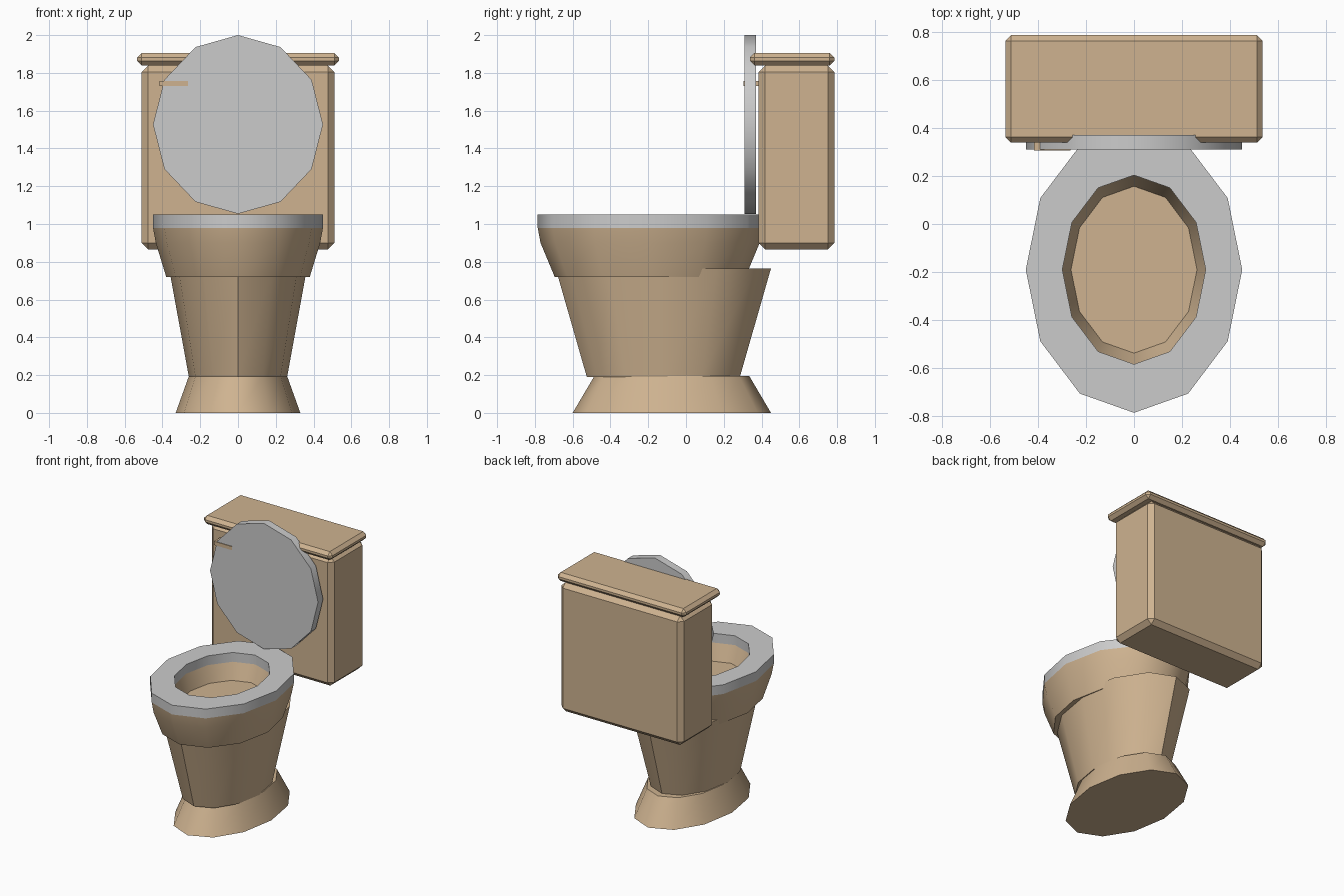
import bpy, bmesh, math

if "Cube" in bpy.data.objects:
    bpy.data.objects.remove(bpy.data.objects["Cube"])

SIDES = 12
tan = bpy.data.materials.new("tan_ceramic")
tan.diffuse_color = (0.62, 0.45, 0.28, 1)
tan.use_nodes = True
tan.node_tree.nodes["Principled BSDF"].inputs["Base Color"].default_value = tan.diffuse_color


def finish(name, bm, mat=None, smooth=True):
    bmesh.ops.recalc_face_normals(bm, faces=bm.faces)
    mesh = bpy.data.meshes.new(name)
    bm.to_mesh(mesh)
    bm.free()
    obj = bpy.data.objects.new(name, mesh)
    bpy.context.collection.objects.link(obj)
    if mat:
        mesh.materials.append(mat)
    if smooth:
        bpy.ops.object.select_all(action='DESELECT')
        obj.select_set(True)
        bpy.context.view_layer.objects.active = obj
        bpy.ops.object.shade_smooth_by_angle(angle=math.radians(42))
    return obj


def loft(name, rings, mat=None, closed=False):
    """Join twelve-sided ellipses given as (z, centre y, radius x, radius y)."""
    bm = bmesh.new()
    loops = []
    for z, cy, rx, ry in rings:
        angles = [math.tau * i / SIDES for i in range(SIDES)]
        loops.append([bm.verts.new((rx * math.cos(a), cy + ry * math.sin(a), z)) for a in angles])
    pairs = list(zip(loops, loops[1:]))
    if closed:
        pairs.append((loops[-1], loops[0]))
    else:
        bm.faces.new(loops[0])
        bm.faces.new(loops[-1])
    for a, b in pairs:
        for i in range(SIDES):
            j = (i + 1) % SIDES
            bm.faces.new((a[i], a[j], b[j], b[i]))
    return finish(name, bm, mat)


def box(name, lo, hi, mat, bevel=0):
    bm = bmesh.new()
    bmesh.ops.create_cube(bm, size=1)
    for v in bm.verts:
        v.co = [(l + h) / 2 + c * (h - l) for l, h, c in zip(lo, hi, v.co)]
    if bevel:
        bmesh.ops.bevel(bm, geom=bm.edges[:], offset=bevel, segments=1, affect='EDGES')
    return finish(name, bm, mat, smooth=False)


# Flared foot and pedestal
loft("base", [(0, -0.075, 0.33, 0.525), (0.195, -0.075, 0.26, 0.41)], tan)
loft("pedestal", [(0.19, -0.12, 0.26, 0.405), (0.765, -0.12, 0.365, 0.57)], tan)

# Bowl: outer wall, rim, then the hollow inside
loft("bowl", [(0.72, -0.19, 0.38, 0.505), (0.90, -0.19, 0.435, 0.58),
              (0.98, -0.19, 0.45, 0.595), (0.98, -0.19, 0.298, 0.393),
              (0.86, -0.19, 0.262, 0.347)], tan)

# Seat ring
loft("seat", [(0.98, -0.19, 0.45, 0.595), (1.05, -0.19, 0.45, 0.595),
              (1.05, -0.19, 0.298, 0.393), (0.98, -0.19, 0.298, 0.393)], closed=True)

# Raised lid: a disc turned upright
lid = loft("lid", [(-0.03, 0, 0.45, 0.473), (0.03, 0, 0.45, 0.473)])
for v in lid.data.vertices:
    x, y, z = v.co
    v.co = (x, 0.34 - z, 1.527 + y)

# Tank, its cover and the flush lever
box("tank", (-0.51, 0.385, 0.865), (0.51, 0.785, 1.838), tan, 0.034)
box("tank_cover", (-0.535, 0.338, 1.84), (0.535, 0.785, 1.905), tan, 0.024)
box("flush_lever", (-0.415, 0.305, 1.73), (-0.265, 0.39, 1.757), tan)
